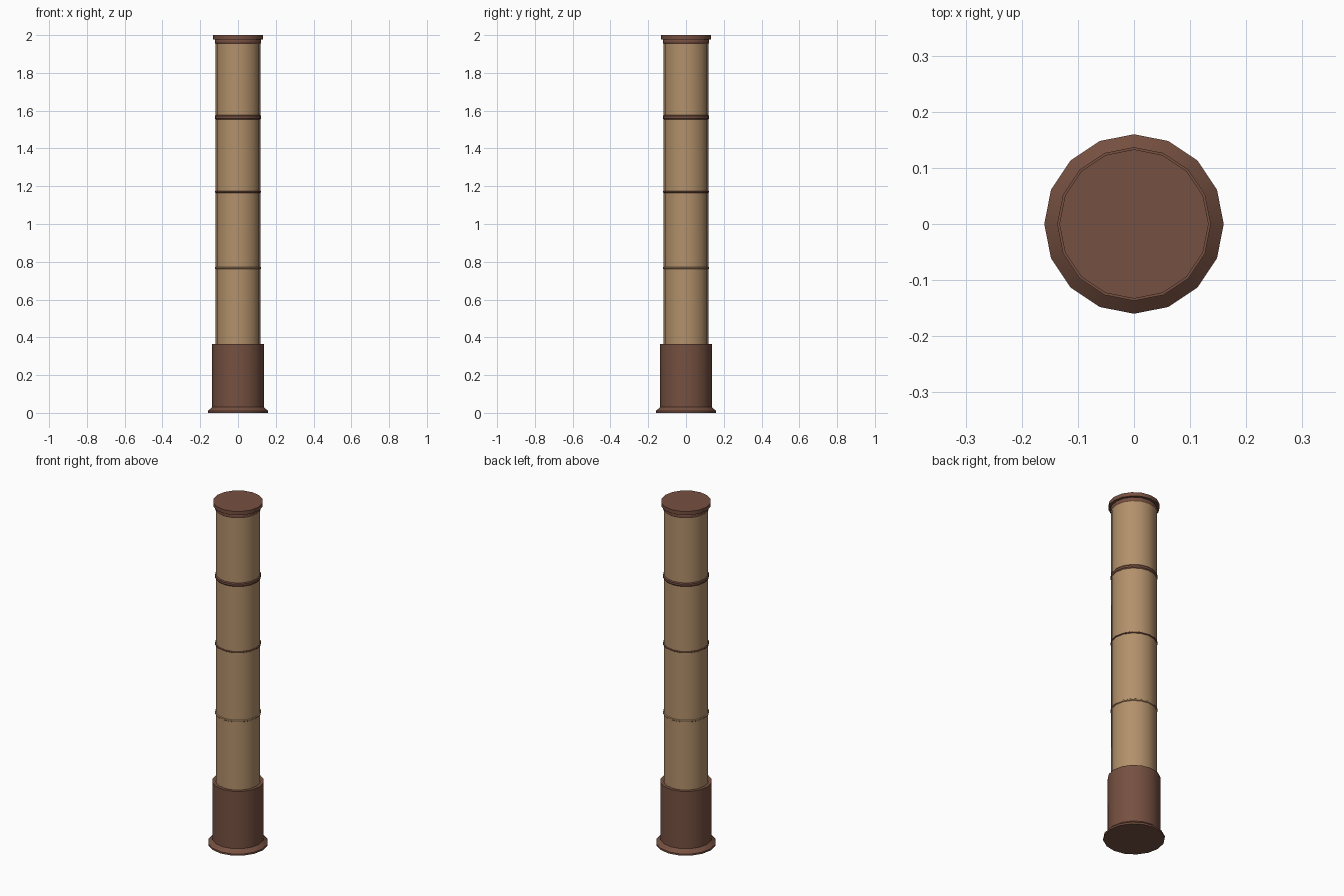
import bpy, bmesh, math

if "Cube" in bpy.data.objects:
    bpy.data.objects.remove(bpy.data.objects["Cube"])

SIDES = 16


def material(name, rgb):
    m = bpy.data.materials.new(name)
    m.diffuse_color = (*rgb, 1.0)
    m.use_nodes = True
    m.node_tree.nodes["Principled BSDF"].inputs["Base Color"].default_value = m.diffuse_color
    return m


TAN = material("tan_wood", (0.45, 0.28, 0.147))
BROWN = material("dark_brown", (0.18, 0.08, 0.052))


def lathe(name, profile, mat):
    """Spin (radius, z) points into a closed 16-sided solid."""
    bm = bmesh.new()
    rings = []
    for r, z in profile:
        rings.append([bm.verts.new((r * math.cos(2 * math.pi * i / SIDES),
                                    r * math.sin(2 * math.pi * i / SIDES), z))
                      for i in range(SIDES)])
    for a, b in zip(rings, rings[1:]):
        for i in range(SIDES):
            j = (i + 1) % SIDES
            bm.faces.new((a[i], a[j], b[j], b[i]))
    bm.faces.new(rings[0][::-1])
    bm.faces.new(rings[-1])
    me = bpy.data.meshes.new(name)
    bm.to_mesh(me)
    bm.free()
    me.materials.append(mat)
    ob = bpy.data.objects.new(name, me)
    bpy.context.collection.objects.link(ob)
    bpy.ops.object.select_all(action='DESELECT')
    ob.select_set(True)
    bpy.context.view_layer.objects.active = ob
    bpy.ops.object.shade_smooth_by_angle(angle=math.radians(30))
    return ob


# Base sleeve with flared foot
lathe("base_sleeve", [(0.16, 0), (0.16, 0.01), (0.137, 0.03), (0.137, 0.365)], BROWN)

# Main shaft
lathe("shaft", [(0.119, 0.35), (0.119, 1.985)], TAN)

# Slim bands around the shaft: centre height, half height, colour
for n, (z, h, mat) in enumerate([(0.767, 0.006, TAN), (1.17, 0.005, BROWN),
                                 (1.565, 0.011, BROWN), (1.966, 0.012, BROWN)]):
    lathe(f"band_{n + 1}", [(0.119, z - h), (0.123, z - h * 0.5),
                            (0.123, z + h * 0.5), (0.119, z + h)], mat)

# Top cap
lathe("top_cap", [(0.133, 1.978), (0.133, 2.0)], BROWN)
